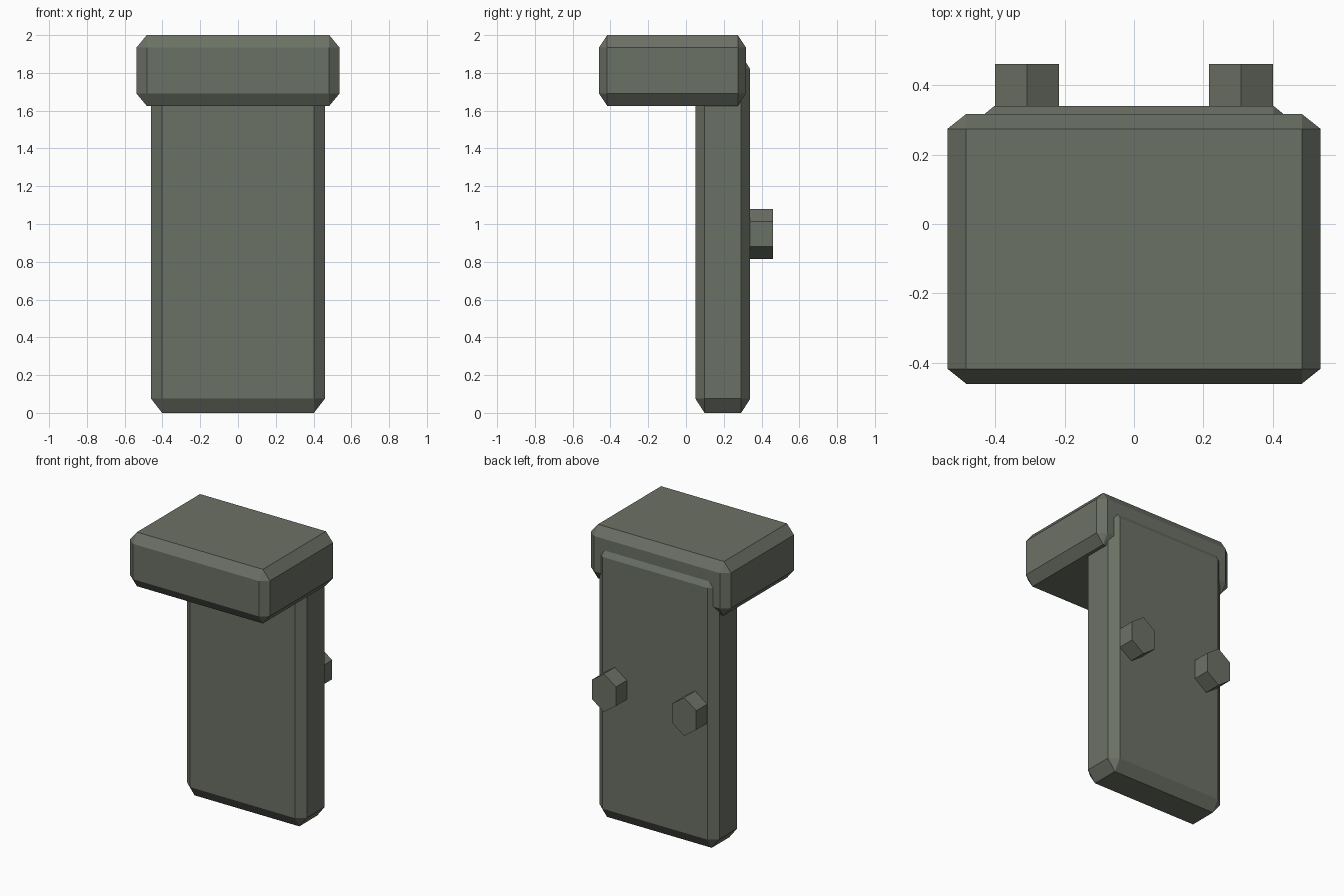
import bpy, bmesh
from mathutils import Matrix, Vector

if "Cube" in bpy.data.objects:
    bpy.data.objects.remove(bpy.data.objects["Cube"])

metal = bpy.data.materials.new("grey_green")
metal.diffuse_color = (0.148, 0.165, 0.131, 1)
metal.use_nodes = True
metal.node_tree.nodes["Principled BSDF"].inputs["Base Color"].default_value = metal.diffuse_color


def finish(name, bm):
    bmesh.ops.recalc_face_normals(bm, faces=bm.faces)
    mesh = bpy.data.meshes.new(name)
    bm.to_mesh(mesh)
    bm.free()
    mesh.materials.append(metal)
    obj = bpy.data.objects.new(name, mesh)
    bpy.context.collection.objects.link(obj)
    return obj


def chamfered_box(name, lo, hi, cut):
    """Box with its own chamfer depth along each axis."""
    lo, hi = Vector(lo), Vector(hi)
    bm = bmesh.new()
    bmesh.ops.create_cube(bm, size=1)
    size = [(h - l) / c for l, h, c in zip(lo, hi, cut)]
    bmesh.ops.scale(bm, vec=size, verts=bm.verts)
    bmesh.ops.bevel(bm, geom=bm.edges[:], offset=1, offset_type='OFFSET',
                    segments=1, affect='EDGES', clamp_overlap=False)
    bmesh.ops.scale(bm, vec=cut, verts=bm.verts)
    bmesh.ops.translate(bm, vec=(lo + hi) / 2, verts=bm.verts)
    return finish(name, bm)


# Overhanging head block
chamfered_box("head", (-0.537, -0.46, 1.625), (0.537, 0.317, 2.0), (0.054, 0.043, 0.065))

# Upright plate
chamfered_box("upright_plate", (-0.46, 0.05, 0), (0.46, 0.34, 1.895), (0.058, 0.048, 0.075))

# Hexagonal pegs on the back, point upwards
for side, label in ((-1, "left"), (1, "right")):
    bm = bmesh.new()
    bmesh.ops.create_cone(bm, cap_ends=True, segments=6, radius1=1, radius2=1, depth=1)
    # put a point on +y before tipping the prism onto the y axis
    top = max(bm.verts, key=lambda v: v.co.y).co
    if abs(top.x) > 0.1:
        bmesh.ops.rotate(bm, matrix=Matrix.Rotation(0.5235988, 3, 'Z'), verts=bm.verts)
    bmesh.ops.rotate(bm, matrix=Matrix.Rotation(1.5707963, 3, 'X'), verts=bm.verts)
    bmesh.ops.scale(bm, vec=(0.107, 0.14, 0.1325), verts=bm.verts)
    bmesh.ops.translate(bm, vec=(side * 0.308, 0.39, 0.948), verts=bm.verts)
    finish(label + "_peg", bm)
